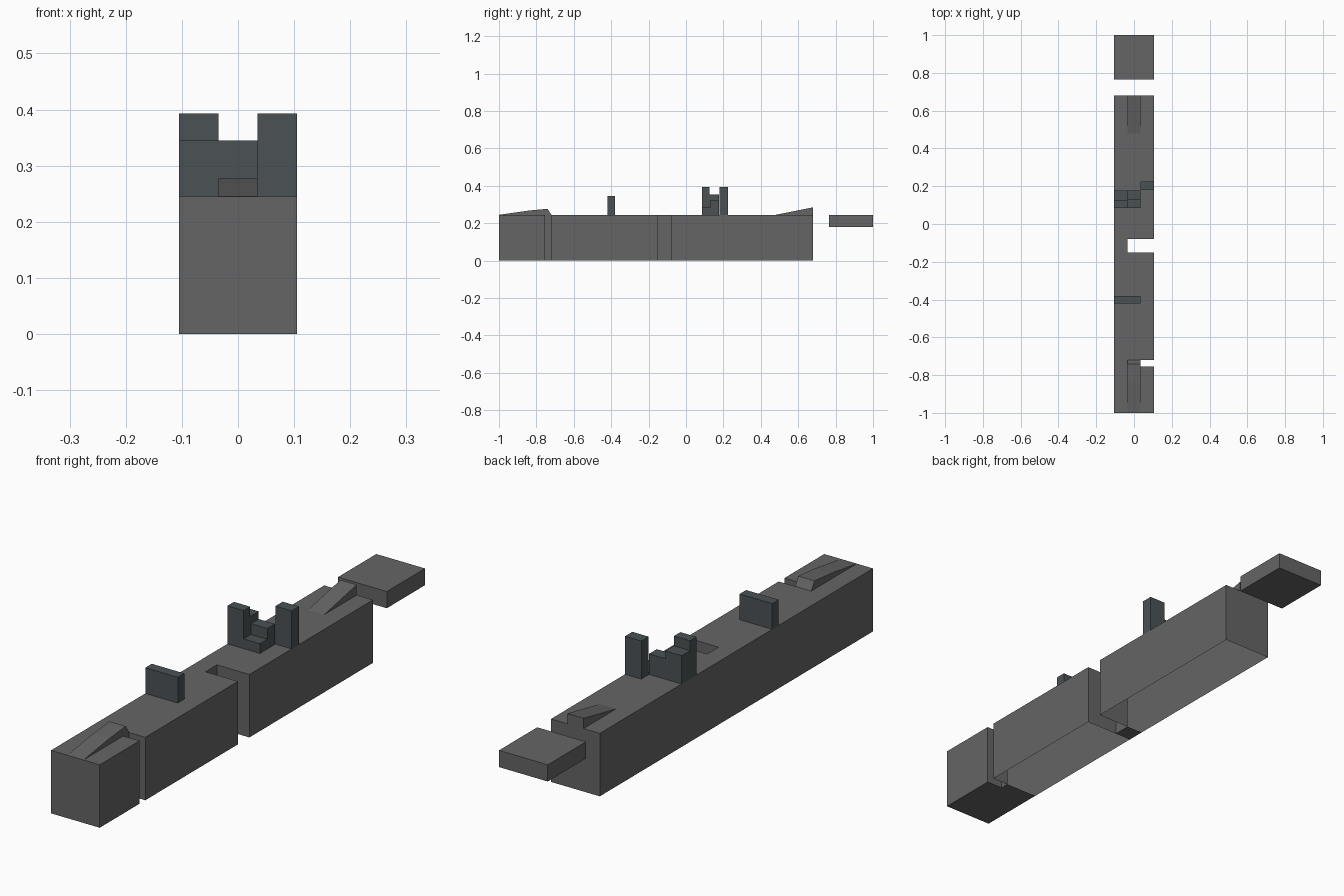
import bpy, bmesh

if "Cube" in bpy.data.objects:
    bpy.data.objects.remove(bpy.data.objects["Cube"])

LANE = 0.035   # half width of one lane
EDGE = 0.105   # half width of the track
TOP = 0.245    # track surface height


def material(name, rgb):
    m = bpy.data.materials.new(name)
    m.diffuse_color = (*rgb, 1)
    m.use_nodes = True
    m.node_tree.nodes["Principled BSDF"].inputs["Base Color"].default_value = m.diffuse_color
    return m


grey = material("dark_grey", (0.13, 0.13, 0.13))
slate = material("slate", (0.07, 0.085, 0.09))


def finish(name, bm, mat):
    bmesh.ops.recalc_face_normals(bm, faces=bm.faces)
    mesh = bpy.data.meshes.new(name)
    bm.to_mesh(mesh)
    bm.free()
    mesh.materials.append(mat)
    obj = bpy.data.objects.new(name, mesh)
    bpy.context.collection.objects.link(obj)
    return obj


def prism(name, points, offset, mat, open_base=False):
    """Extrude a flat outline by an offset."""
    bm = bmesh.new()
    base = bm.faces.new([bm.verts.new(p) for p in points])
    ext = bmesh.ops.extrude_face_region(bm, geom=[base], use_keep_orig=True)
    verts = [g for g in ext["geom"] if isinstance(g, bmesh.types.BMVert)]
    bmesh.ops.translate(bm, verts=verts, vec=offset)
    bmesh.ops.recalc_face_normals(bm, faces=bm.faces)
    if open_base:
        down = [f for f in bm.faces if f.normal.z < -0.9]
        bmesh.ops.delete(bm, geom=down, context="FACES_ONLY")
    return finish(name, bm, mat)


def box(name, x0, x1, y0, y1, z0, z1, mat):
    pts = [(x0, y0, z0), (x1, y0, z0), (x1, y1, z0), (x0, y1, z0)]
    return prism(name, pts, (0, 0, z1 - z0), mat)


def lane_profile(name, profile):
    pts = [(-LANE, y, z) for y, z in profile]
    return prism(name, pts, (2 * LANE, 0, 0), grey)


# Track body with two side gaps, hollow underneath
outline = [(-EDGE, -1), (EDGE, -1), (EDGE, -0.755), (LANE, -0.755),
           (LANE, -0.72), (EDGE, -0.72), (EDGE, -0.15), (-LANE, -0.15),
           (-LANE, -0.08), (EDGE, -0.08), (EDGE, 0.68), (-EDGE, 0.68)]
prism("track_body", [(x, y, 0) for x, y in outline], (0, 0, TOP), grey,
      open_base=True)

# Partial underside below the front block and beside the gaps
for i, (x1, y0, y1) in enumerate([(EDGE, -1, -0.755), (LANE, -0.755, -0.72),
                                  (-LANE, -0.15, -0.08)]):
    bm = bmesh.new()
    bm.faces.new([bm.verts.new(p) for p in
                  [(-EDGE, y0, 0), (-EDGE, y1, 0), (x1, y1, 0), (x1, y0, 0)]])
    finish(f"underside_{i + 1}", bm, grey)

# Floating end platform
box("end_platform", -EDGE, EDGE, 0.765, 1, 0.18, TOP, grey)

# Ramps in the middle lane
lane_profile("front_hump", [(-1, TOP), (-0.84, 0.268), (-0.74, 0.277), (-0.72, TOP)])
lane_profile("jump_ramp", [(0.48, TOP), (0.68, 0.285), (0.68, TOP)])

# Obstacles
box("low_wall", -EDGE, LANE, -0.42, -0.38, TOP, 0.345, slate)
box("right_pillar", LANE, EDGE, 0.18, 0.225, TOP, 0.393, slate)
steps = [(-EDGE, -LANE, 0.085, 0.125, 0.393), (-EDGE, -LANE, 0.125, 0.177, 0.355),
         (-LANE, LANE, 0.085, 0.13, 0.283), (-LANE, LANE, 0.13, 0.177, 0.325)]
for i, (x0, x1, y0, y1, z) in enumerate(steps):
    box(f"step_block_{i + 1}", x0, x1, y0, y1, TOP, z, slate)
